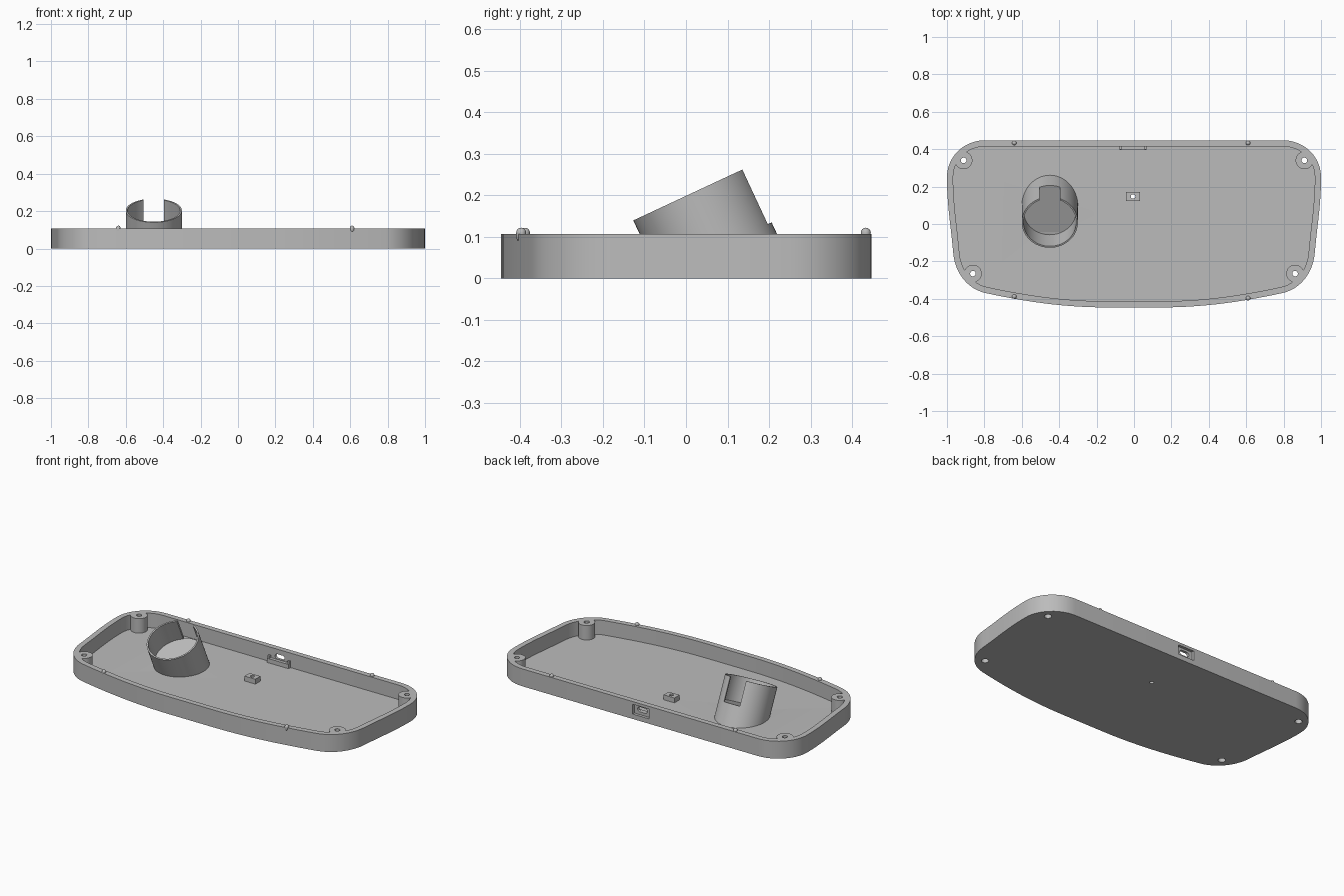
import bpy, bmesh, math
from mathutils import Matrix, Vector
from mathutils.geometry import interpolate_bezier

if "Cube" in bpy.data.objects:
    bpy.data.objects.remove(bpy.data.objects["Cube"], do_unlink=True)

grey = bpy.data.materials.new("plain_grey")
grey.use_nodes = True
colour = (0.5, 0.5, 0.5, 1)
grey.diffuse_color = colour
grey.node_tree.nodes["Principled BSDF"].inputs["Base Color"].default_value = colour

RIM, FLOOR, WALL = 0.107, 0.018, 0.033
cutters = []


def finish(name, bm, matrix=None, cutter=False):
    if matrix:
        bm.transform(matrix)
    bmesh.ops.recalc_face_normals(bm, faces=bm.faces[:])
    mesh = bpy.data.meshes.new(name)
    bm.to_mesh(mesh)
    bm.free()
    mesh.materials.append(grey)
    ob = bpy.data.objects.new(name, mesh)
    bpy.context.scene.collection.objects.link(ob)
    if cutter:
        ob.hide_render = True
        cutters.append(ob)
    return ob


def prism(name, points, z0, z1, **kw):
    bm = bmesh.new()
    face = bm.faces.new([bm.verts.new((p[0], p[1], z0)) for p in points])
    top = bmesh.ops.extrude_face_region(bm, geom=[face])["geom"]
    verts = [v for v in top if isinstance(v, bmesh.types.BMVert)]
    bmesh.ops.translate(bm, verts=verts, vec=(0, 0, z1 - z0))
    return finish(name, bm, **kw)


def cylinder(name, x, y, r, z0, z1, sides=32, **kw):
    ring = [(x + r * math.cos(math.tau * i / sides), y + r * math.sin(math.tau * i / sides))
            for i in range(sides)]
    return prism(name, ring, z0, z1, **kw)


def box(name, x0, x1, y0, y1, z0, z1, **kw):
    return prism(name, [(x0, y0), (x1, y0), (x1, y1), (x0, y1)], z0, z1, **kw)


def combine(ob, others, operation="DIFFERENCE"):
    for other in others:
        mod = ob.modifiers.new("cut", "BOOLEAN")
        mod.operation, mod.solver, mod.object = operation, "EXACT", other
    bpy.context.view_layer.update()
    graph = bpy.context.evaluated_depsgraph_get()
    mesh = bpy.data.meshes.new_from_object(ob.evaluated_get(graph))
    ob.modifiers.clear()
    ob.data = mesh
    return ob


def smooth(ob):
    bpy.ops.object.select_all(action="DESELECT")
    ob.select_set(True)
    bpy.context.view_layer.objects.active = ob
    bpy.ops.object.shade_smooth_by_angle(angle=math.radians(30))


# Tray outline: bowed front, front corner, leaning side, back corner
segments = [
    [(0.15, -0.446), (0.4, -0.445), (0.6, -0.41), (0.79, -0.37)],
    [(0.79, -0.37), (0.89, -0.35), (0.957, -0.26), (0.966, -0.16)],
    [(0.966, -0.16), (0.98, 0), (1, 0.1), (1, 0.25)],
    [(1, 0.25), (1, 0.36), (0.91, 0.447), (0.8, 0.447)],
]
half = []
for seg in segments:
    a, h1, h2, b = [Vector((*p, 0)) for p in seg]
    half += interpolate_bezier(a, h1, h2, b, 13)[:-1]
half.append(Vector((0.8, 0.447, 0)))
outline = half + [Vector((-p.x, p.y, 0)) for p in reversed(half)]
inner = []
for i, p in enumerate(outline):
    before = (p - outline[i - 1]).normalized()
    after = (outline[(i + 1) % len(outline)] - p).normalized()
    t = (before + after).normalized()
    inner.append(p + Vector((-t.y, t.x, 0)) * WALL)

# Cutting shapes
cavity = prism("cavity_cutter", inner, FLOOR, 0.3, cutter=True)
post_fill = prism("post_limit", inner, FLOOR - 0.004, RIM, cutter=True)
screws = [(s * x, y) for s in (-1, 1) for x, y in ((0.911, 0.34), (0.861, -0.265))]
holes = []
for x, y in screws:
    holes.append(cylinder("screw_hole", x, y, 0.015, -0.1, 0.3, 24, cutter=True))
    holes.append(cylinder("screw_head_hole", x, y, 0.021, -0.1, 0.05, 24, cutter=True))
centre_hole = cylinder("centre_hole", -0.005, 0.147, 0.012, -0.1, 0.3, 24, cutter=True)
port_recess = box("port_recess", -0.06, 0.05, 0.43, 0.6, 0.03, 0.09, cutter=True)

# Rounded port opening, drawn flat and turned upright
capsule = []
for k in range(24):
    a = math.tau * (k + 0.5) / 24
    capsule.append((math.copysign(0.018, math.cos(a)) + 0.015 * math.cos(a), 0.015 * math.sin(a)))
upright = Matrix.Translation((-0.005, 0.5, 0.062)) @ Matrix.Rotation(math.pi / 2, 4, "X")
port_opening = prism("port_opening", capsule, -0.1, 0.15, matrix=upright, cutter=True)

# Tilted cup cutters share the cup's frame, whose origin is the rim centre
tilt = Matrix.Translation((-0.45, 0.009, 0.203)) @ Matrix.Rotation(math.radians(25), 4, "X")
DEPTH = 0.145
cup_recess = cylinder("cup_recess", 0, 0, 0.141, -DEPTH, 0.1, 64, matrix=tilt, cutter=True)
cup_slot = box("cup_slot", -0.054, 0.054, 0, 0.3, -DEPTH, 0.1, matrix=tilt, cutter=True)
below = box("below_floor", -1, 1, -1, 1, -1, 0.006, cutter=True)

# Tray shell
tray = prism("tray", outline, 0, RIM)
combine(tray, [cavity, *holes, centre_hole, port_recess, port_opening, cup_recess])
parts = [tray]

# Screw posts, trimmed to the inside of the wall
for x, y in screws:
    side = "left" if x > 0 else "right"
    end = "back" if y > 0 else "front"
    post = cylinder(f"{end}_{side}_screw_post", x, y, 0.047, 0, 0.2)
    combine(post, [post_fill], "INTERSECT")
    parts.append(combine(post, holes))

# Tilted cup with a slot in its back
cup = cylinder("tilted_cup", 0, 0, 0.15, -0.45, 0, 64, matrix=tilt)
parts.append(combine(cup, [cup_recess, cup_slot, below]))

# Small block with a hole
block = box("sensor_block", -0.042, 0.032, 0.123, 0.172, 0.01, 0.048)
parts.append(combine(block, [centre_hole]))

# Port bracket: a low ledge with two end stops
parts.append(box("port_ledge", -0.078, 0.068, 0.395, 0.418, 0.01, 0.044))
for name, x in (("right", -0.078), ("left", 0.056)):
    parts.append(box(f"port_{name}_stop", x, x + 0.012, 0.397, 0.418, 0.04, 0.06))

# Round-topped locating pins on the rim
for i, (x, y) in enumerate([(-0.64, 0.433), (0.61, 0.433), (-0.64, -0.388), (0.61, -0.397)]):
    bm = bmesh.new()
    bmesh.ops.create_uvsphere(bm, u_segments=20, v_segments=12, radius=0.012)
    for v in bm.verts:
        if v.co.z < -0.001:
            v.co.z -= 0.01
    parts.append(finish(f"locating_pin_{i + 1}", bm, Matrix.Translation((x, y, 0.11))))

for part in parts:
    smooth(part)
for ob in cutters:
    bpy.data.objects.remove(ob, do_unlink=True)
